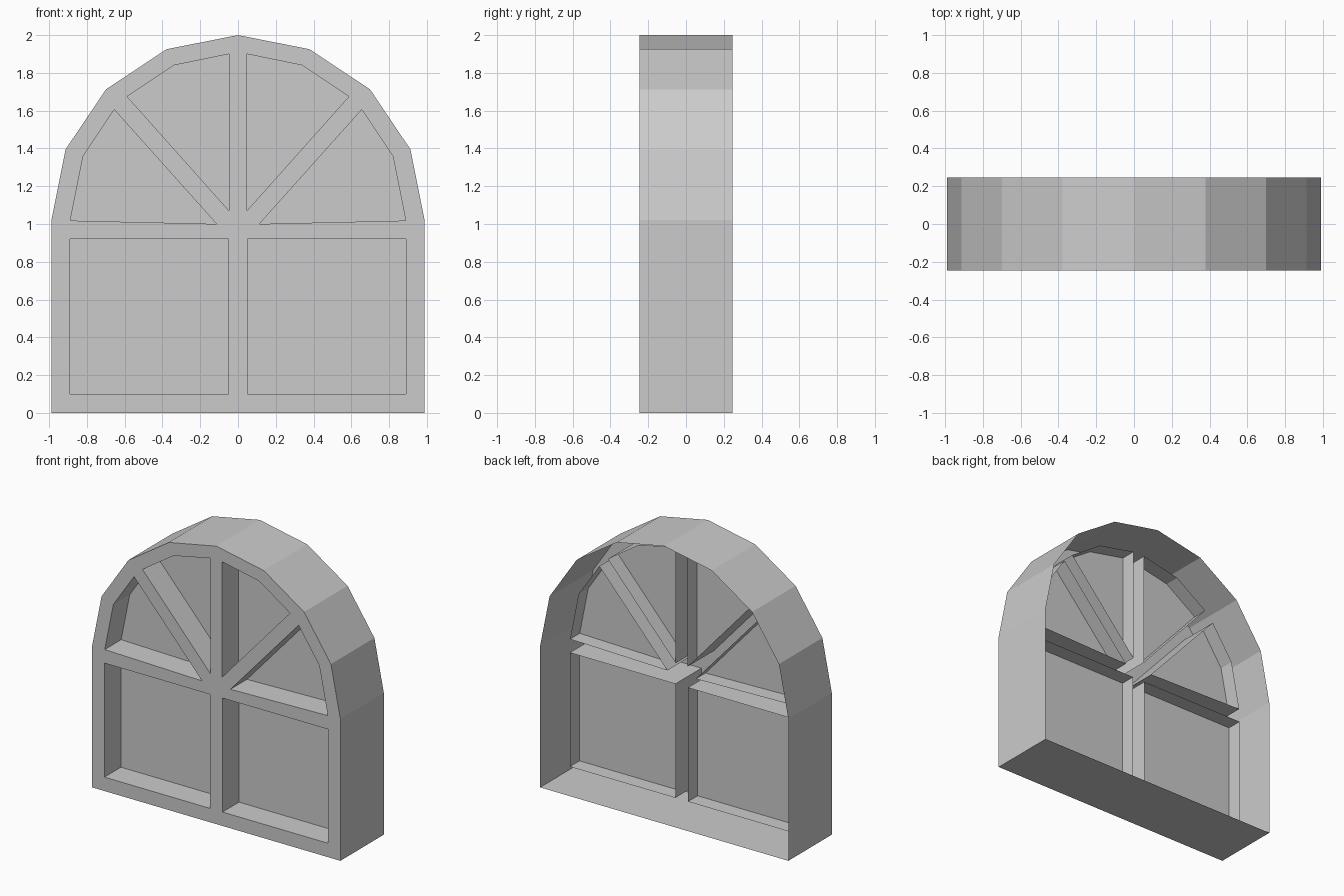
import bpy, bmesh
from math import sin, cos, pi

if "Cube" in bpy.data.objects:
    bpy.data.objects.remove(bpy.data.objects["Cube"])

FRONT, BACK = -0.247, 0.247   # depth of the outer casing
BAR_BACK, PANE_Y = 0.05, -0.06


def mirrored(points):
    return [(-x, z) for x, z in reversed(points)]


def finish(name, bm):
    mesh = bpy.data.meshes.new(name)
    bm.to_mesh(mesh)
    bm.free()
    obj = bpy.data.objects.new(name, mesh)
    bpy.context.collection.objects.link(obj)
    return obj


def add_wall(bm, outline, y_back):
    """Open tube from the front plane back to y_back; returns its front edges."""
    front = [bm.verts.new((x, FRONT, z)) for x, z in outline]
    back = [bm.verts.new((x, y_back, z)) for x, z in outline]
    n = len(outline)
    for i in range(n):
        j = (i + 1) % n
        bm.faces.new((front[i], front[j], back[j], back[i]))
    return [bm.edges.get((front[i], front[(i + 1) % n])) for i in range(n)]


# arched outer outline: straight sides and an eight-sided half round
SPRING, HALF = 1.02, 0.988
outer = [(-HALF, 0), (HALF, 0)]
outer += [(HALF * cos(i * pi / 8), SPRING + 0.98 * sin(i * pi / 8)) for i in range(9)]

# right-hand openings, then mirrored to the left
right_openings = [
    [(0.05, 0.10), (0.89, 0.10), (0.89, 0.92), (0.05, 0.92)],
    [(0.113, 1.0), (0.45, 1.008), (0.888, 1.018), (0.82, 1.36), (0.655, 1.605)],
    [(0.047, 1.07), (0.587, 1.675), (0.34, 1.84), (0.047, 1.90)],
]
openings = right_openings + [mirrored(o) for o in right_openings]

# frame: casing, opening walls and pierced front face, hollow behind
bm = bmesh.new()
rim = add_wall(bm, outer, BACK)
for opening in openings:
    rim += add_wall(bm, opening, BAR_BACK)
bmesh.ops.triangle_fill(bm, edges=rim, use_beauty=True, normal=(0, -1, 0))
bmesh.ops.recalc_face_normals(bm, faces=bm.faces)
finish("window_frame", bm)

# recessed panes
bm = bmesh.new()
for opening in openings:
    bm.faces.new([bm.verts.new((x, PANE_Y, z)) for x, z in opening])
finish("window_panes", bm)
